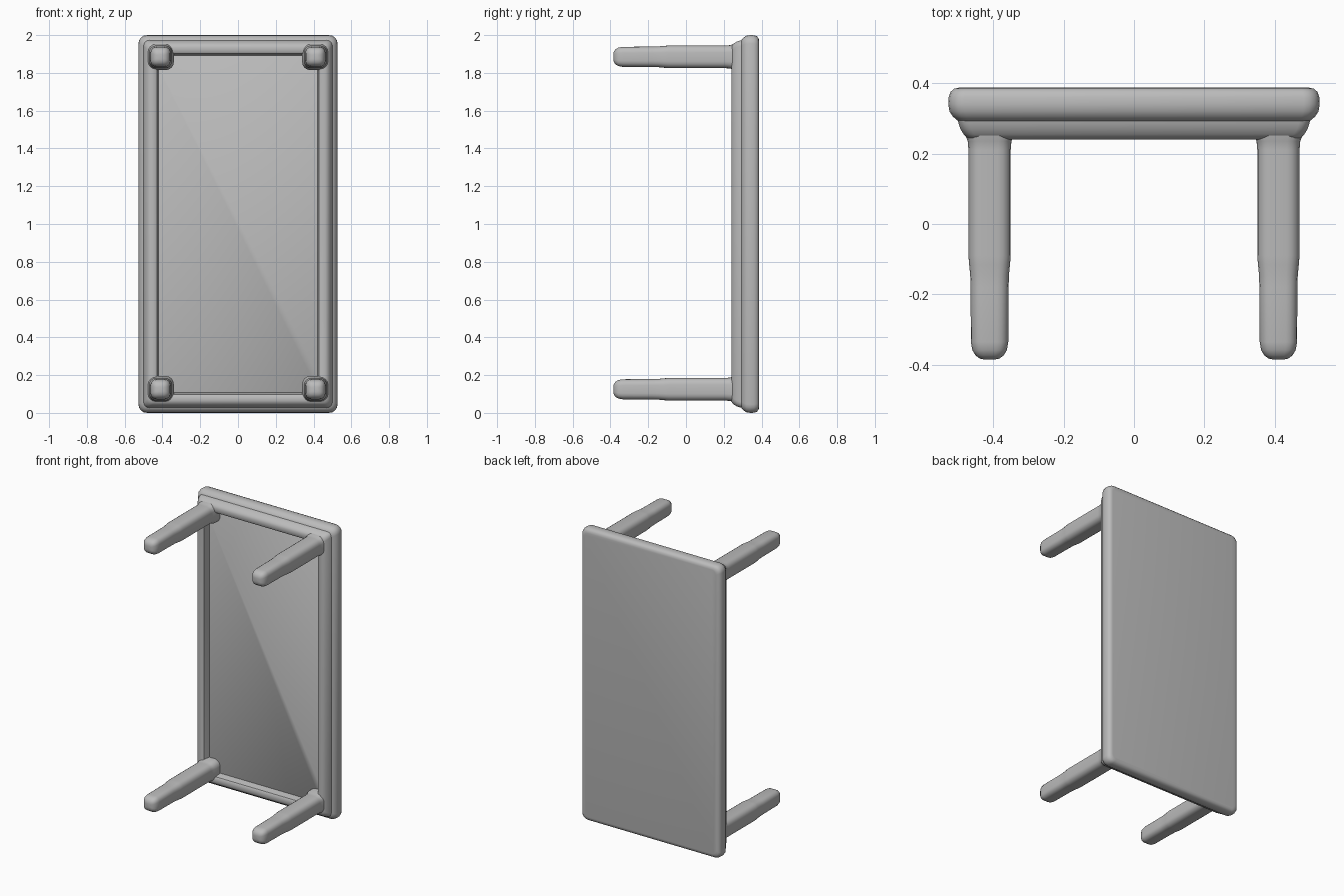
import bpy, bmesh, math

if "Cube" in bpy.data.objects:
    bpy.data.objects.remove(bpy.data.objects["Cube"])

grey = bpy.data.materials.new("plain grey")
grey.diffuse_color = (0.5, 0.5, 0.5, 1)
grey.use_nodes = True
grey.node_tree.nodes["Principled BSDF"].inputs["Base Color"].default_value = grey.diffuse_color


def rounded_rect(hx, hz, r, seg=4):
    """Outline of a rounded rectangle, centred on the origin."""
    pts = []
    for i, (sx, sz) in enumerate([(1, 1), (-1, 1), (-1, -1), (1, -1)]):
        for k in range(seg + 1):
            a = math.pi / 2 * (i + k / seg)
            pts.append((sx * (hx - r) + r * math.cos(a),
                        sz * (hz - r) + r * math.sin(a)))
    return pts


def loft(name, cx, cz, rings, closed=False):
    """Skin rings of (y, half width, half height, corner radius) along y."""
    bm = bmesh.new()
    loops = [[bm.verts.new((cx + x, y, cz + z)) for x, z in rounded_rect(hx, hz, r)]
             for y, hx, hz, r in rings]
    pairs = list(zip(loops, loops[1:]))
    if closed:
        pairs.append((loops[-1], loops[0]))
    else:
        bm.faces.new(loops[0])
        bm.faces.new(loops[-1])
    for a, b in pairs:
        for i in range(len(a)):
            j = (i + 1) % len(a)
            bm.faces.new((a[i], a[j], b[j], b[i]))
    bmesh.ops.recalc_face_normals(bm, faces=bm.faces)
    mesh = bpy.data.meshes.new(name)
    bm.to_mesh(mesh)
    bm.free()
    mesh.materials.append(grey)
    ob = bpy.data.objects.new(name, mesh)
    bpy.context.collection.objects.link(ob)
    bpy.ops.object.select_all(action='DESELECT')
    ob.select_set(True)
    bpy.context.view_layer.objects.active = ob
    bpy.ops.object.shade_smooth_by_angle(angle=math.radians(40))
    return ob


# Tabletop: slab with rounded edges, standing on its short side
top_profile = [(0.387, 0.030), (0.384, 0.016), (0.375, 0.006), (0.360, 0.001),
               (0.340, 0.0), (0.320, 0.003), (0.305, 0.013), (0.292, 0.028)]
loft("tabletop", 0, 1, [(y, 0.527 - d, 1 - d, 0.045 - d * 0.5) for y, d in top_profile])

# Apron: moulded frame under the tabletop, (y, inset from the tabletop edge)
apron_profile = [(0.298, 0.026), (0.285, 0.029), (0.270, 0.034), (0.255, 0.043),
                 (0.245, 0.052), (0.240, 0.064), (0.241, 0.088), (0.248, 0.098),
                 (0.270, 0.103), (0.298, 0.108)]
loft("apron", 0, 1, [(y, 0.527 - d, 1 - d, 0.03) for y, d in apron_profile], closed=True)

# Legs: rounded square posts with a slimmer foot and a domed end
leg_profile = [(0.300, 0.070), (0.255, 0.070), (0.235, 0.062), (0.210, 0.060),
               (-0.090, 0.060), (-0.115, 0.058), (-0.145, 0.055), (-0.180, 0.054),
               (-0.335, 0.053), (-0.358, 0.049), (-0.373, 0.040), (-0.382, 0.028),
               (-0.385, 0.014)]
for side, x in (("left", -0.41), ("right", 0.41)):
    for end, z in (("lower", 0.125), ("upper", 1.885)):
        loft(f"{end}_{side}_leg", x, z, [(y, h, h, h * 0.6) for y, h in leg_profile])
